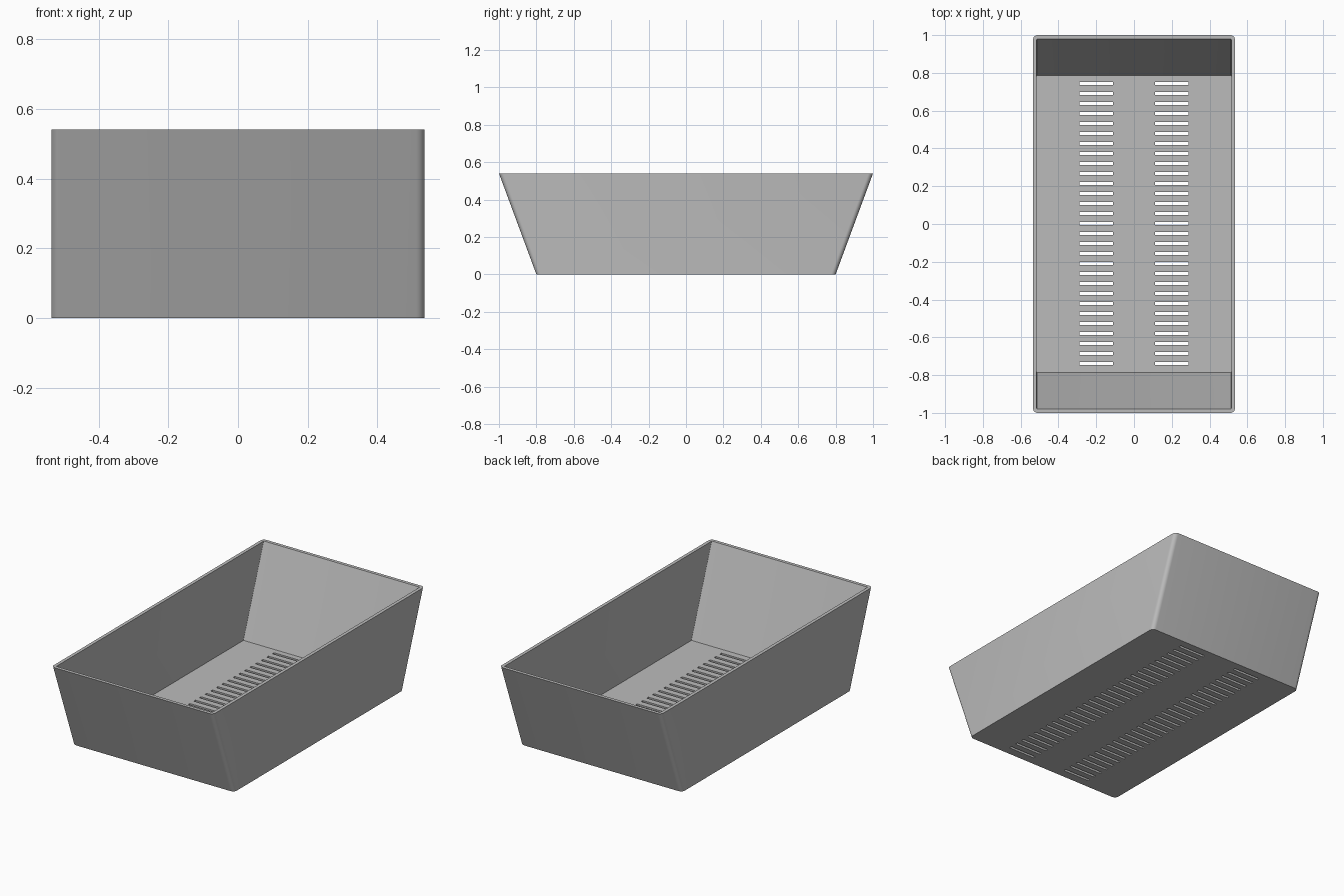
import bpy, bmesh
from math import cos, sin, pi, radians

if "Cube" in bpy.data.objects:
    bpy.data.objects.remove(bpy.data.objects["Cube"], do_unlink=True)

HALF_X, FOOT_Y, RIM_Y, HEIGHT = 0.535, 0.80, 1.0, 0.54
WALL, FLOOR = 0.02, 0.02
STEPS = 6

grey = bpy.data.materials.new("plain grey")
grey.use_nodes = True
grey.diffuse_color = (0.5, 0.5, 0.5, 1)
grey.node_tree.nodes["Principled BSDF"].inputs["Base Color"].default_value = (0.5, 0.5, 0.5, 1)


def make_object(name, bm):
    bmesh.ops.recalc_face_normals(bm, faces=bm.faces)
    mesh = bpy.data.meshes.new(name)
    bm.to_mesh(mesh)
    bm.free()
    mesh.materials.append(grey)
    obj = bpy.data.objects.new(name, mesh)
    bpy.context.scene.collection.objects.link(obj)
    return obj


def rounded_loop(bm, hx, hy, z, radius):
    """Ring of vertices around a rectangle with rounded corners."""
    ring = []
    for corner, (sx, sy) in enumerate([(1, 1), (-1, 1), (-1, -1), (1, -1)]):
        for i in range(STEPS + 1):
            a = (corner + i / STEPS) * pi / 2
            ring.append(bm.verts.new((sx * (hx - radius) + radius * cos(a),
                                      sy * (hy - radius) + radius * sin(a), z)))
    return ring


# Tray shell: outer wall, rim, inner wall and floor
slope = (RIM_Y - FOOT_Y) / HEIGHT
inner_x = HALF_X - WALL
inner_foot_y = FOOT_Y + slope * FLOOR - WALL
bm = bmesh.new()
rings = [rounded_loop(bm, HALF_X, FOOT_Y, 0, 0.025),
         rounded_loop(bm, HALF_X, RIM_Y, HEIGHT, 0.025),
         rounded_loop(bm, inner_x, RIM_Y - WALL, HEIGHT, 0.005),
         rounded_loop(bm, inner_x, inner_foot_y, FLOOR, 0.005)]
for low, high in zip(rings, rings[1:]):
    for i in range(len(low)):
        j = (i + 1) % len(low)
        bm.faces.new((low[i], low[j], high[j], high[i]))
bm.faces.new(rings[0])
bm.faces.new(rings[-1])
tray = make_object("slotted_tray", bm)

# Two columns of drainage slots
bm = bmesh.new()
for side in (-1, 1):
    for i in range(-14, 15):
        box = bmesh.ops.create_cube(bm, size=1)["verts"]
        bmesh.ops.scale(bm, vec=(0.178, 0.016, 0.1), verts=box)
        bmesh.ops.translate(bm, vec=(side * 0.2, i * 0.053 + 0.003, 0), verts=box)
cutter = make_object("slot_cutter", bm)
cutter.hide_render = True

cut = tray.modifiers.new("slots", "BOOLEAN")
cut.operation = "DIFFERENCE"
cut.solver = "EXACT"
cut.object = cutter

bpy.ops.object.select_all(action="DESELECT")
tray.select_set(True)
bpy.context.view_layer.objects.active = tray
bpy.ops.object.modifier_apply(modifier=cut.name)
bpy.data.objects.remove(cutter, do_unlink=True)
bpy.ops.object.shade_smooth_by_angle(angle=radians(30))
